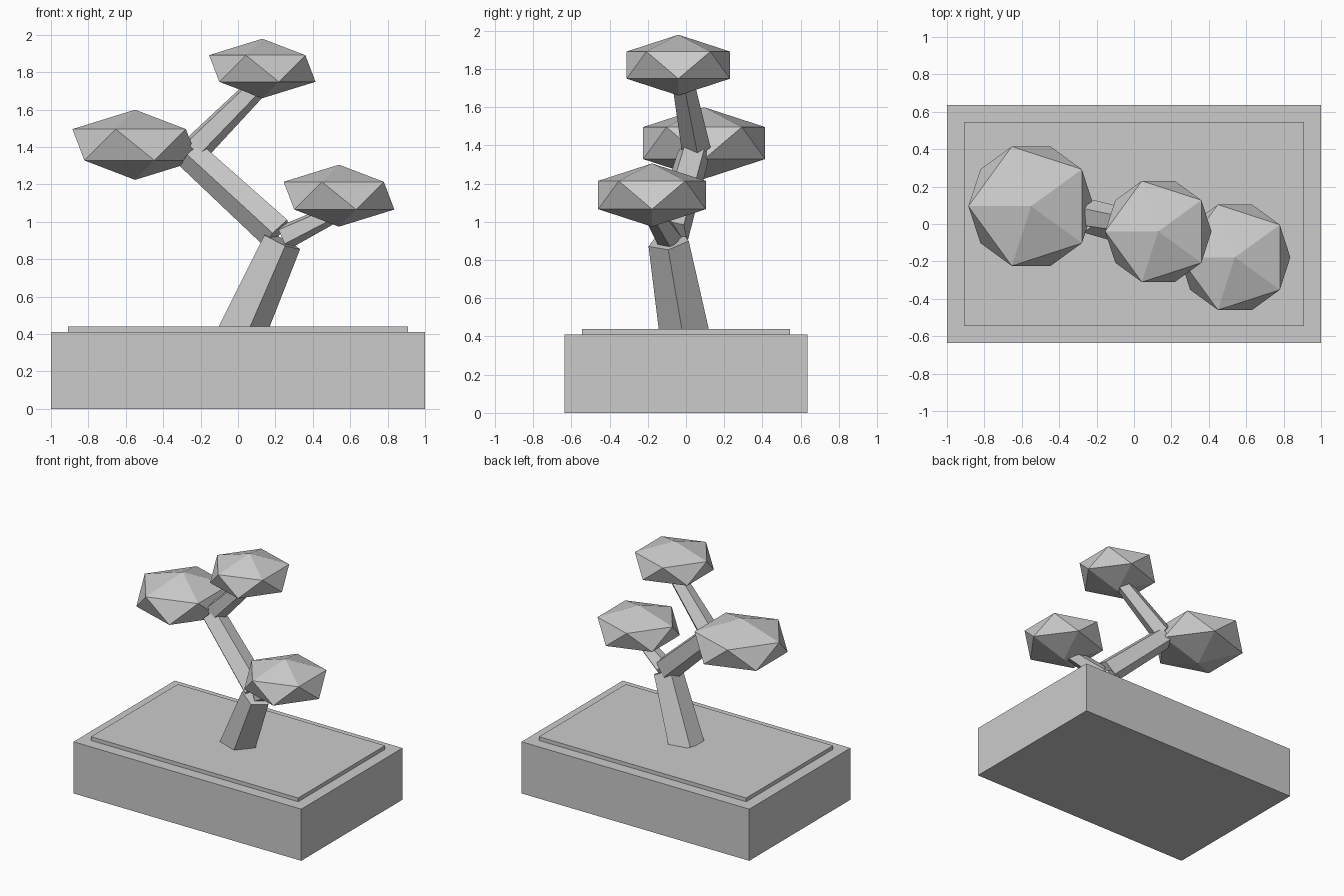
import bpy
from math import acos, atan2, pi
from mathutils import Vector

cube = bpy.data.objects.get("Cube")
if cube:
    bpy.data.objects.remove(cube, do_unlink=True)

grey = bpy.data.materials.new("plain_grey")
grey.use_nodes = True
grey.diffuse_color = (0.6, 0.6, 0.6, 1)
shader = next(n for n in grey.node_tree.nodes if n.type == 'BSDF_PRINCIPLED')
shader.inputs["Base Color"].default_value = grey.diffuse_color


def finish(name):
    obj = bpy.context.object
    obj.name = name
    obj.data.materials.append(grey)
    return obj


def box(name, size, bottom):
    bpy.ops.mesh.primitive_cube_add(size=1, location=(0, 0, bottom + size[2] / 2))
    finish(name).scale = size


def limb(name, start, end, r_start, r_end):
    """Five-sided tapered limb between two points."""
    start, end = Vector(start), Vector(end)
    axis = end - start
    bpy.ops.mesh.primitive_cone_add(
        vertices=5, radius1=r_start, radius2=r_end, depth=axis.length,
        location=(start + end) / 2,
        rotation=(0, acos(axis.z / axis.length), atan2(axis.y, axis.x)))
    finish(name)


def foliage(name, centre, radius):
    """Flattened low-poly leaf cluster."""
    bpy.ops.mesh.primitive_ico_sphere_add(
        subdivisions=1, radius=radius, location=centre, rotation=(0, 0, pi))
    finish(name).scale = (1, 1, 0.5)


# Planter and soil
box("planter", (2, 1.27, 0.41), 0)
box("soil", (1.82, 1.09, 0.04), 0.40)

# Trunk and branches
fork = (0.23, -0.09, 0.90)
elbow = (-0.25, 0.04, 1.36)
limb("lower_trunk", (0, 0, 0.39), fork, 0.14, 0.112)
limb("upper_trunk", (0.21, -0.08, 0.94), elbow, 0.10, 0.088)
limb("top_branch", (-0.23, 0.05, 1.39), (0.13, -0.02, 1.75), 0.08, 0.06)
limb("side_branch", (0.25, -0.09, 0.92), (0.54, -0.18, 1.06), 0.07, 0.05)

# Leaf clusters
foliage("top_foliage", (0.13, -0.04, 1.82), 0.318)
foliage("right_foliage", (-0.55, 0.095, 1.412), 0.375)
foliage("left_foliage", (0.54, -0.178, 1.14), 0.331)
